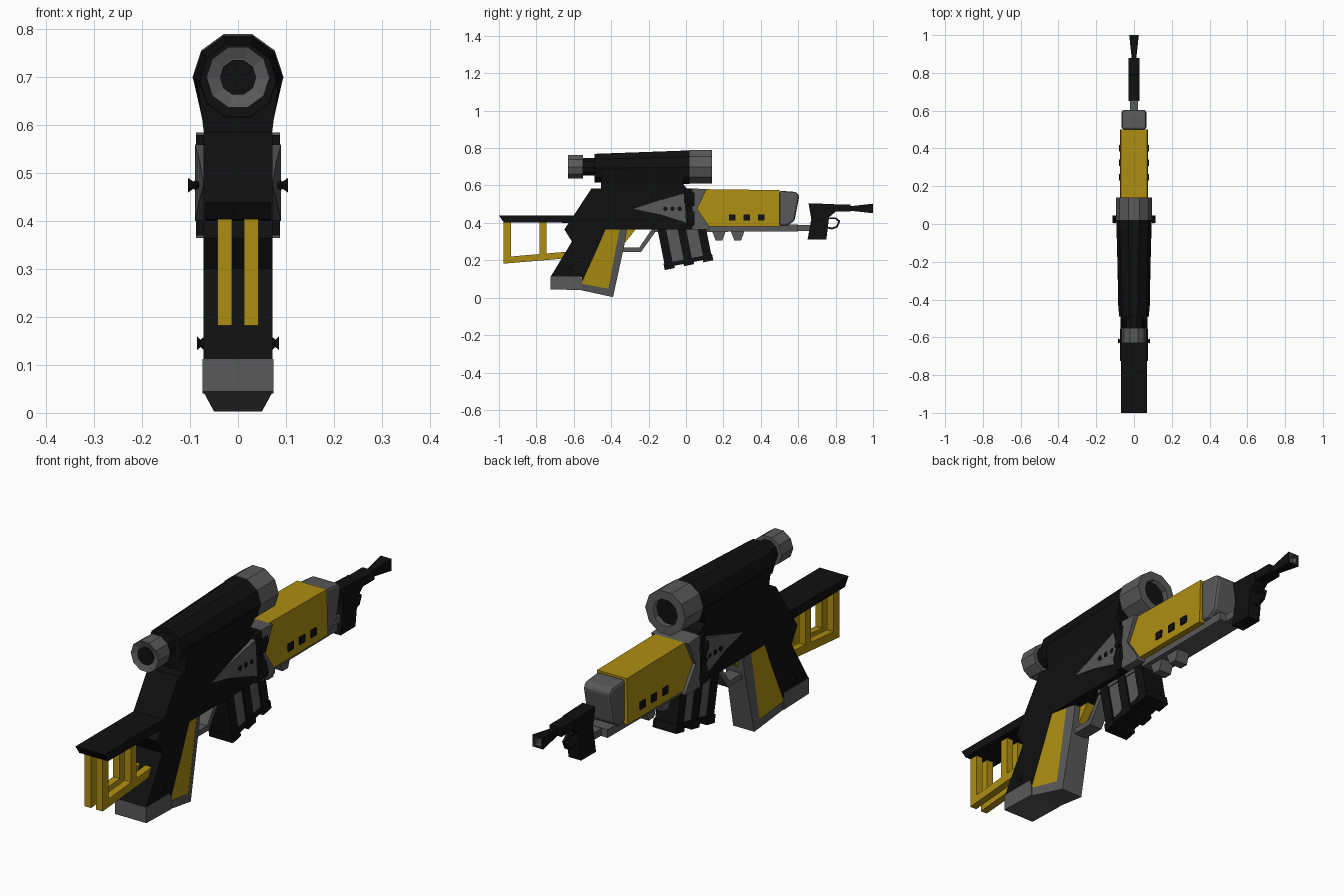
import bpy, bmesh
from math import cos, sin, pi
from mathutils import Vector

cube = bpy.data.objects.get("Cube")
if cube:
    bpy.data.objects.remove(cube, do_unlink=True)


def material(name, rgb):
    m = bpy.data.materials.new(name)
    m.use_nodes = True
    m.diffuse_color = (*rgb, 1)
    m.node_tree.nodes["Principled BSDF"].inputs["Base Color"].default_value = (*rgb, 1)
    return m


BLACK = material("black", (0.005, 0.005, 0.005))
GREY = material("grey", (0.1, 0.1, 0.1))
YELLOW = material("yellow", (0.42, 0.27, 0.006))


def finish(name, bm, mat):
    bmesh.ops.recalc_face_normals(bm, faces=bm.faces)
    me = bpy.data.meshes.new(name)
    bm.to_mesh(me)
    bm.free()
    me.materials.append(mat)
    ob = bpy.data.objects.new(name, me)
    bpy.context.collection.objects.link(ob)
    return ob


def bridge(bm, a, b):
    n = len(a)
    for i in range(n):
        j = (i + 1) % n
        bm.faces.new((a[i], a[j], b[j], b[i]))


def prism(name, pts, w, mat, x=0):
    """Side profile of (y, z[, half width]) made solid across x."""
    bm = bmesh.new()
    rings = []
    for s in (-1, 1):
        rings.append([bm.verts.new((x + s * (p[2] if len(p) > 2 else w), p[0], p[1])) for p in pts])
    bridge(bm, *rings)
    for r in rings:
        bm.faces.new(r)
    return finish(name, bm, mat)


def box(name, y0, y1, z0, z1, w, mat, x=0):
    return prism(name, [(y0, z0), (y1, z0), (y1, z1), (y0, z1)], w, mat, x)


def tube(name, stations, mat, z=0.70, sides=10, turn=0, caps=True):
    """Loft of regular rings (y, radius[, z]) along y."""
    bm = bmesh.new()
    rings = []
    for st in stations:
        y, r = st[:2]
        zc = st[2] if len(st) > 2 else z
        rings.append([bm.verts.new((r * cos(turn + 2 * pi * i / sides), y,
                                    zc + r * sin(turn + 2 * pi * i / sides))) for i in range(sides)])
    for a, b in zip(rings, rings[1:]):
        bridge(bm, a, b)
    if caps:
        bm.faces.new(rings[0])
        bm.faces.new(rings[-1])
    return finish(name, bm, mat)


def stud(name, x, y, z, r, length, mat):
    """Flared bolt pointing out sideways."""
    bm = bmesh.new()
    s = 1 if x > 0 else -1
    rings = []
    for d, k in ((0, 1), (0.5, 0.5), (1, 1)):
        rings.append([bm.verts.new((x + s * d * length, y + k * r * cos(pi * i / 4),
                                    z + k * r * sin(pi * i / 4))) for i in range(8)])
    for a, b in zip(rings, rings[1:]):
        bridge(bm, a, b)
    bm.faces.new(rings[0])
    bm.faces.new(rings[-1])
    return finish(name, bm, mat)


# Receiver and rear of the grip
prism("receiver", [(-.505, .585), (-.60, .44), (-.65, .365), (-.61, .30), (-.725, .11),
                   (-.56, .11), (-.555, .085), (-.475, .26), (-.43, .365), (.03, .365), (.03, .585)],
      .072, BLACK)
prism("grip_heel", [(-.725, .045), (-.555, .04), (-.555, .085), (-.565, .112), (-.725, .112)], .074, GREY)
prism("grip_panel", [(-.43, .37, .071), (-.475, .26, .071), (-.555, .085, .071), (-.56, .07, .07),
                     (-.415, .045, .056), (-.355, .37, .056)], .07, YELLOW)
prism("grip_strip", [(-.315, .37, .045), (-.355, .37, .057), (-.415, .048, .057), (-.56, .075, .072),
                     (-.56, .04, .07), (-.39, .003, .05), (-.33, .28, .045)], .05, GREY)

# Stock
prism("stock_plate", [(-1, .44), (-.975, .403), (-.57, .40), (-.57, .44)], .068, BLACK)
for s in (-1, 1):
    x = s * .0275
    box("stock_rear_bar", -.975, -.935, .19, .405, .0155, YELLOW, x)
    box("stock_middle_bar", -.782, -.745, .21, .405, .0155, YELLOW, x)
    prism("stock_lower_bar", [(-.975, .182), (-.62, .212), (-.62, .247), (-.975, .217)], .0155, YELLOW, x)

# Scope with its mount
tube("scope_body", [(-.49, .08, .693), (.02, .094, .698)], BLACK)
tube("scope_front_ring", [(.14, .058), (.14, .095), (.02, .095), (.02, .07)], GREY, caps=False)
tube("scope_front_lens", [(.02, .06), (.115, .06)], BLACK)
tube("scope_rear_neck", [(-.56, .05), (-.48, .05)], BLACK)
tube("scope_rear_ring", [(-.62, .04), (-.63, .066), (-.55, .066), (-.55, .04)], GREY)
tube("scope_rear_lens", [(-.626, .038), (-.60, .038)], BLACK)
prism("scope_mount", [(-.455, .575, .07), (-.455, .68, .083), (.02, .69, .092),
                      (-.02, .615, .075), (.01, .575, .07)], .07, BLACK)

# Collar and flared side plates
box("collar_band", -.005, .035, .37, .58, .088, BLACK)
prism("collar", [(.03, .365), (.125, .365), (.125, .38), (.06, .475), (.11, .58), (.03, .585)], .088, GREY)
for s in (-1, 1):
    bm = bmesh.new()
    inner, outer = [], []
    for y, z, x in ((-.28, .475, .072), (-.13, .525, .08), (-.01, .56, .09), (.0, .40, .09), (-.16, .45, .079)):
        inner.append(bm.verts.new((s * .06, y, z)))
        outer.append(bm.verts.new((s * x, y, z)))
    bridge(bm, inner, outer)
    bm.faces.new(outer)
    finish("side_plate", bm, GREY)
    for i in range(3):
        stud("plate_bolt", s * .078, -.11 + i * .038, .475, .012, .011, BLACK)
    stud("collar_bolt", s * .082, .015, .475, .015, .022, BLACK)
    stud("grip_bolt", s * .07, -.62, .145, .015, .016, BLACK)
    # open flared fins
    for t in (-1, 1):
        bm = bmesh.new()
        outline = ((.115, .065), (.108, .088), (.094, .073), (.10, .015))
        bridge(bm, *[[bm.verts.new((s * x, y, .475 + t * z)) for x, z in outline] for y in (.005, .045)])
        finish("collar_fin", bm, BLACK)

# Forward housing
prism("housing", [(.03, .475), (.11, .58, .07), (.50, .575, .07), (.50, .38), (.12, .38)], .075, YELLOW)
for i in range(3):
    box("housing_vent", .23 + i * .077, .265 + i * .077, .413, .445, .079, BLACK)
muzzle = prism("front_cap", [(.50, .385), (.54, .385), (.58, .41), (.606, .545), (.59, .565), (.50, .572)],
               .065, GREY)
bev = muzzle.modifiers.new("soft_edges", "BEVEL")
bev.width, bev.segments, bev.angle_limit = .012, 2, .6

# Lower rail, hangers and trigger guard
prism("rail", [(-.17, .35), (.60, .355), (.60, .39), (.03, .39), (-.17, .368)], .05, GREY)
box("rail_tip", .58, .68, .357, .388, .02, GREY)
for y in (.14, .24):
    prism("rail_hanger", [(y, .355), (y + .018, .307), (y + .055, .307), (y + .072, .355)], .03, GREY)
prism("trigger_guard", [(-.35, .245), (-.24, .245), (-.165, .35), (-.13, .37), (-.18, .37),
                        (-.25, .268), (-.35, .268)], .03, GREY)
prism("trigger", [(-.335, .37), (-.265, .37), (-.325, .295)], .018, YELLOW)

# Tilted magazine: dark ribs, lighter panels, end caps
down = Vector((.04, -.20)).normalized()
across = Vector((-down.y, down.x))


def slab(name, a0, a1, d0, d1, w, mat):
    base = Vector((-.148, .345))
    prism(name, [base + across * a + down * d for a, d in ((a0, d0), (a1, d0), (a1, d1), (a0, d1))], w, mat)


slab("magazine_core", .01, .25, -.03, .18, .045, GREY)
for a in (0, .105, .21):
    slab("magazine_rib", a, a + .045, -.02, .18, .052, BLACK)
    slab("magazine_foot", a - .005, a + .05, .165, .20, .056, BLACK)
slab("magazine_base", .0, .255, .165, .188, .05, BLACK)

# Small front grip, ring guard and nozzle
prism("front_grip", [(.655, .505), (.79, .50), (.80, .46), (.765, .43), (.75, .31), (.65, .31), (.67, .42)],
      .03, BLACK)
box("barrel_block", .78, .88, .46, .498, .028, BLACK)
ring = [(.76, .43), (.80, .43), (.825, .41), (.81, .375), (.78, .365), (.755, .37)]
centre = Vector((.785, .40))
prism("ring_guard", ring + [tuple(centre + (Vector(p) - centre) * .72) for p in reversed(ring)], .008, BLACK)
tube("nozzle", [(.87, .016), (1, .036), (1, .024), (.97, .020)], BLACK, z=.477, sides=4, turn=pi / 4)
tube("nozzle_lip", [(.98, .031), (1, .031), (1, .02), (.98, .02)], GREY, z=.477, sides=4, turn=pi / 4)
